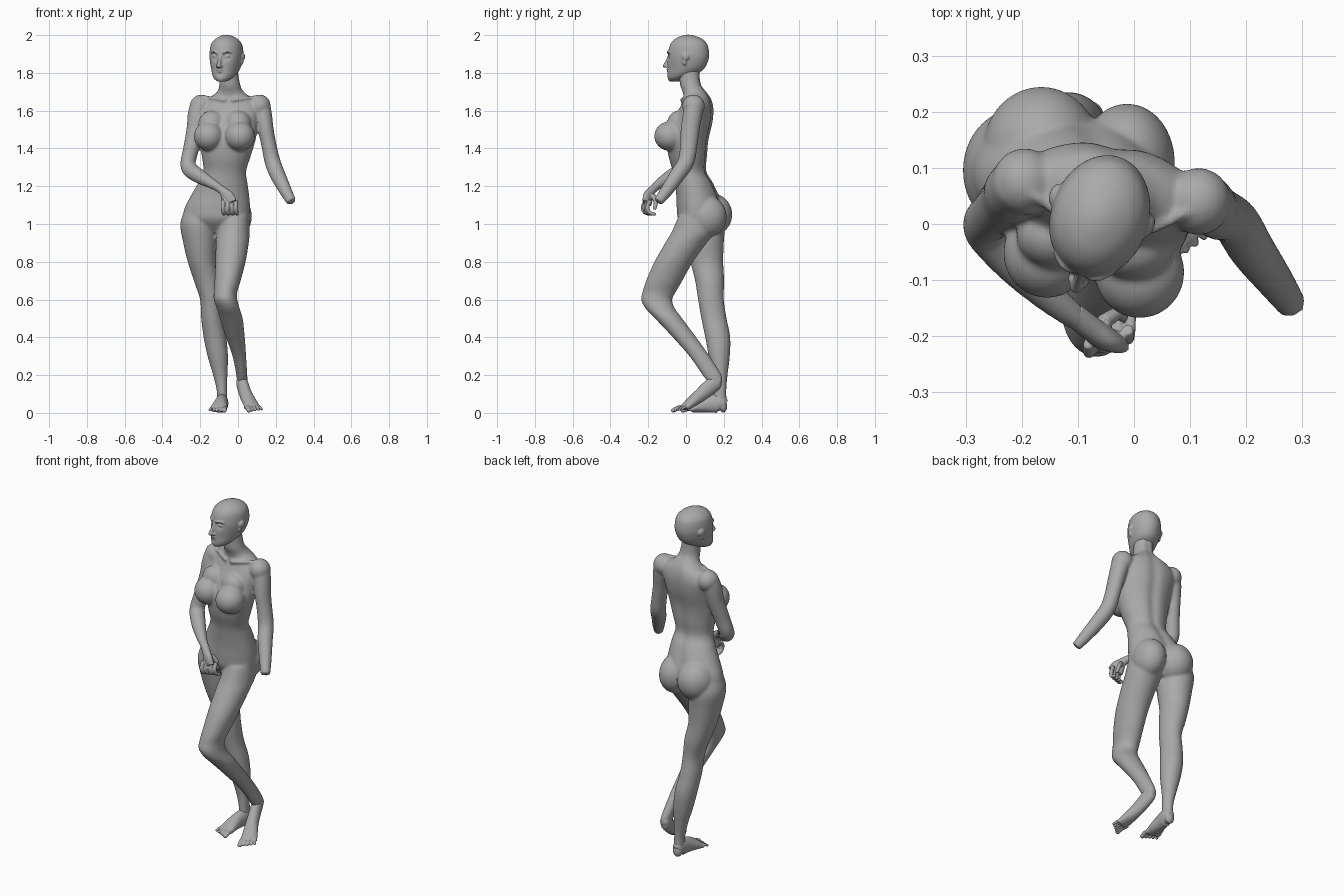
import bpy, bmesh, math
from mathutils import Vector, Matrix

skin = bpy.data.materials.new("plain grey")
skin.diffuse_color = (0.40, 0.40, 0.40, 1)


def spline(pts, n=6):
    """Catmull-Rom resampling of equal-length tuples."""
    p = [pts[0]] + list(pts) + [pts[-1]]
    out = []
    for i in range(1, len(p) - 2):
        for k in range(n):
            t = k / n
            out.append([0.5 * (2 * b + (c - a) * t + (2 * a - 5 * b + 4 * c - d) * t * t
                               + (3 * b - a - 3 * c + d) * t ** 3)
                        for a, b, c, d in zip(*p[i - 1:i + 3])])
    return out + [list(pts[-1])]


def skin_rings(bm, rings):
    """Close a list of point rings into a capped tube."""
    loops = [[bm.verts.new(co) for co in r] for r in rings]
    n = len(loops[0])
    for a, b in zip(loops, loops[1:]):
        for i in range(n):
            bm.faces.new((a[i], a[(i + 1) % n], b[(i + 1) % n], b[i]))
    bm.faces.new(loops[0])
    bm.faces.new(loops[-1][::-1])


def stack(bm, pts, yaw=0, groove=0, seg=40, warp=None):
    """Horizontal ellipses (x, y, z, rx, ry), optional groove down the back."""
    rings = []
    for x, y, z, rx, ry in spline(pts):
        ring = []
        for i in range(seg):
            a = 2 * math.pi * i / seg
            f = 1 - groove * math.exp(-((a - math.pi / 2) / 0.2) ** 2)
            v = Matrix.Rotation(yaw, 3, 'Z') @ Vector((rx * math.cos(a), ry * math.sin(a) * f, 0))
            v += Vector((x, y, z))
            ring.append(warp(v) if warp else v)
        rings.append(ring)
    skin_rings(bm, rings)


def tube(bm, pts, ref=(0, 1, 0), seg=20):
    """Cross-sections (x, y, z, width, height) square to the path."""
    p = spline(pts)
    rings = []
    for i, (x, y, z, w, h) in enumerate(p):
        t = (Vector(p[min(i + 1, len(p) - 1)][:3]) - Vector(p[max(i - 1, 0)][:3])).normalized()
        s = t.cross(Vector(ref)).normalized()
        u = s.cross(t)
        rings.append([Vector((x, y, z)) + s * w * math.cos(a) + u * h * math.sin(a)
                      for a in (2 * math.pi * k / seg for k in range(seg))])
    skin_rings(bm, rings)


def ball(bm, c, r):
    bmesh.ops.create_uvsphere(bm, u_segments=32, v_segments=20, radius=1,
                              matrix=Matrix.Translation(c) @ Matrix.Diagonal((*r, 1)))


def finish(bm, name, voxel, smooth):
    """Fuse the shells of one part into a smooth surface."""
    bmesh.ops.recalc_face_normals(bm, faces=bm.faces)
    me = bpy.data.meshes.new(name)
    bm.to_mesh(me)
    bm.free()
    me.materials.append(skin)
    ob = bpy.data.objects.new(name, me)
    bpy.context.collection.objects.link(ob)
    m = ob.modifiers.new("fuse", 'REMESH')
    m.mode, m.voxel_size, m.use_smooth_shade = 'VOXEL', voxel, True
    s = ob.modifiers.new("soften", 'SMOOTH')
    s.factor, s.iterations = 0.5, smooth
    return ob


# ---- body: torso and neck
bm = bmesh.new()
stack(bm, [(-.11, .075, .955, .09, .06), (-.115, .075, 1.02, .17, .112), (-.11, .075, 1.08, .175, .122),
           (-.095, .062, 1.15, .155, .112), (-.08, .042, 1.22, .13, .10), (-.07, .02, 1.28, .114, .088),
           (-.062, .01, 1.36, .13, .102), (-.055, .01, 1.45, .15, .11), (-.05, .035, 1.54, .158, .105),
           (-.045, .055, 1.61, .165, .088), (-.042, .06, 1.66, .13, .072), (-.04, .048, 1.695, .075, .064),
           (-.044, .024, 1.74, .055, .056), (-.052, .018, 1.82, .05, .054)],
      yaw=math.radians(-9), groove=.1, seg=64)
# shoulders, breasts with their upper slope, buttocks
for c, r in [((-.195, .075, 1.625), (.058, .06, .06)), ((.115, .04, 1.625), (.058, .06, .06)),
             ((-.155, -.052, 1.465), (.078, .08, .078)), ((.01, -.086, 1.465), (.08, .082, .078)),
             ((-.14, -.02, 1.53), (.07, .06, .07)), ((.0, -.04, 1.53), (.07, .06, .07)),
             ((-.165, .13, 1.05), (.105, .115, .115)), ((-.012, .11, 1.04), (.085, .105, .11))]:
    ball(bm, c, r)
# collar bones
tube(bm, [(-.065, -.02, 1.655, .009, .009), (-.12, .01, 1.665, .009, .009), (-.19, .06, 1.675, .009, .009)])
tube(bm, [(-.035, -.025, 1.655, .009, .009), (.03, -.01, 1.665, .009, .009), (.11, .03, 1.675, .009, .009)])
# standing leg
stack(bm, [(-.195, .09, 1.08, .085, .09), (-.207, .095, 1.0, .098, .11), (-.2, .1, .9, .09, .10),
           (-.19, .11, .8, .076, .087), (-.165, .125, .7, .069, .077), (-.145, .132, .6, .056, .068),
           (-.138, .148, .5, .057, .067), (-.122, .168, .4, .06, .066), (-.107, .176, .3, .054, .056),
           (-.094, .18, .2, .038, .04), (-.085, .18, .12, .028, .034), (-.084, .18, .06, .028, .036)])
# bent leg
stack(bm, [(-.02, .06, 1.04, .08, .10), (-.025, .04, .96, .087, .115), (-.03, -.0, .9, .087, .11),
           (-.04, -.065, .8, .08, .102), (-.055, -.115, .7, .069, .096), (-.066, -.142, .64, .062, .088),
           (-.066, -.155, .6, .062, .082), (-.052, -.138, .555, .06, .078), (-.035, -.092, .5, .06, .072),
           (-.014, -.008, .4, .05, .062), (.007, .072, .3, .036, .054), (.02, .138, .2, .029, .05),
           (.022, .155, .16, .027, .036)])
# folded arm
tube(bm, [(-.2, .075, 1.645, .05, .05), (-.214, .06, 1.58, .052, .054), (-.228, .045, 1.5, .045, .05),
          (-.248, .02, 1.4, .042, .045), (-.265, .0, 1.32, .04, .042), (-.25, -.025, 1.285, .042, .042),
          (-.2, -.08, 1.25, .038, .038), (-.14, -.138, 1.215, .028, .028), (-.092, -.175, 1.185, .021, .021)])
# arm cut off below the elbow
tube(bm, [(.118, .045, 1.64, .05, .05), (.132, .035, 1.58, .048, .052), (.147, .022, 1.5, .042, .05),
          (.163, .015, 1.42, .04, .046), (.183, .0, 1.33, .042, .044), (.21, -.045, 1.26, .041, .041),
          (.25, -.1, 1.18, .034, .034), (.283, -.147, 1.118, .026, .026)])
finish(bm, "body", .007, 6)

# ---- head, made facing -y then turned
def face_form(v):
    """Hollow the eye sockets and the dip under the lower lip."""
    if v.y < -.03:
        for cx, cz, r, d in [(-.034, 1.888, .02, .013), (.034, 1.888, .02, .013), (0, 1.793, .012, .006)]:
            v.y += d * math.exp(-((v.x - cx) ** 2 + (v.z - cz) ** 2) / r ** 2)
    return v


bm = bmesh.new()
stack(bm, [(0, -.075, 1.755, .022, .028), (0, -.058, 1.77, .046, .052), (0, -.036, 1.79, .061, .076),
           (0, -.012, 1.82, .073, .098), (0, -.001, 1.86, .083, .109), (0, .003, 1.90, .087, .112),
           (0, .005, 1.95, .08, .10), (0, .004, 1.98, .057, .073), (0, .002, 1.997, .026, .034),
           (0, .002, 2.002, .005, .006)], seg=96, warp=face_form)
# nose, nostrils, lips, chin
tube(bm, [(0, -.103, 1.893, .008, .008), (0, -.113, 1.865, .009, .01), (0, -.127, 1.838, .012, .011)])
ball(bm, (0, -.128, 1.837), (.012, .012, .010))
ball(bm, (0, -.108, 1.818), (.022, .010, .006))
ball(bm, (0, -.105, 1.807), (.018, .010, .006))
ball(bm, (0, -.093, 1.77), (.022, .017, .014))
# eyes, brows, ears
for s in (-1, 1):
    ball(bm, (s * .011, -.115, 1.834), (.008, .012, .007))
    ball(bm, (s * .034, -.083, 1.888), (.016, .014, .0095))
    tube(bm, [(s * .015, -.106, 1.905, .005, .005), (s * .036, -.1, 1.912, .005, .005),
              (s * .056, -.082, 1.906, .004, .004)], ref=(0, 0, 1))
    ball(bm, (s * .086, .015, 1.885), (.012, .021, .021))
    ball(bm, (s * .082, .008, 1.862), (.010, .013, .022))
bmesh.ops.transform(bm, verts=bm.verts,
                    matrix=Matrix.Translation((-.062, .01, 0)) @ Matrix.Rotation(math.radians(-18.6), 4, 'Z'))
finish(bm, "head", .004, 2)


# ---- feet
def foot(name, path, tip, across, inner):
    bm = bmesh.new()
    tube(bm, path, ref=(0, 0, 1), seg=28)
    ball(bm, path[0][:3], (path[0][3], .02, path[0][4]))
    root, tip, across = Vector(path[-1][:3]), Vector(tip), Vector(across)
    for i in range(5):                       # toes, the big one on the inner side
        u = inner * (1 - i / 2)
        r = .0125 if i == 0 else .0095 - .0006 * i
        end = root.lerp(tip, 1 - .12 * i) + across * u
        end.z = max(end.z, r)
        base = root.lerp(tip, -.4) + across * u * .85
        mid = base.lerp(end, .55) + Vector((0, 0, .006))
        tube(bm, [(*base, r, r), (*mid, r, r), (*end, r, r * .9)], ref=(0, 0, 1), seg=14)
        ball(bm, end, (r, r, r * .9))
    finish(bm, name, .0032, 2)


foot("standing_foot", [(-.083, .198, .036, .027, .034), (-.083, .175, .05, .032, .05),
                       (-.09, .12, .046, .035, .045), (-.099, .065, .031, .043, .03),
                       (-.106, .03, .018, .046, .016)],
     (-.112, -.012, .012), (.04, -.004, 0), 1)
foot("raised_foot", [(.02, .172, .172, .026, .03), (.022, .148, .155, .03, .042),
                     (.043, .075, .093, .034, .036), (.068, .015, .046, .042, .025),
                     (.08, -.012, .026, .044, .016)],
     (.095, -.055, .013), (.037, .012, 0), -1)

# ---- hand with curled fingers
bm = bmesh.new()
tube(bm, [(-.11, -.16, 1.197, .022, .022), (-.08, -.183, 1.175, .023, .022), (-.058, -.2, 1.145, .038, .022),
          (-.043, -.207, 1.11, .042, .019)], ref=(.4, 1, .2))
for i in range(4):
    x, y = -.08 + .023 * i, -.222 + .008 * i
    tube(bm, [(x, y + .01, 1.125, .011, .011), (x, y - .006, 1.09, .011, .011),
              (x + .003, y + .004, 1.062, .0105, .0105), (x + .006, y + .03, 1.052, .009, .009)],
         ref=(1, 0, 0), seg=14)
    ball(bm, (x + .006, y + .03, 1.052), (.009, .009, .009))
tube(bm, [(-.055, -.175, 1.15, .014, .014), (-.03, -.16, 1.12, .012, .012), (-.02, -.165, 1.085, .01, .01)],
     ref=(1, 0, 0), seg=14)
ball(bm, (-.02, -.165, 1.085), (.01, .01, .01))
finish(bm, "hand", .0035, 2)
